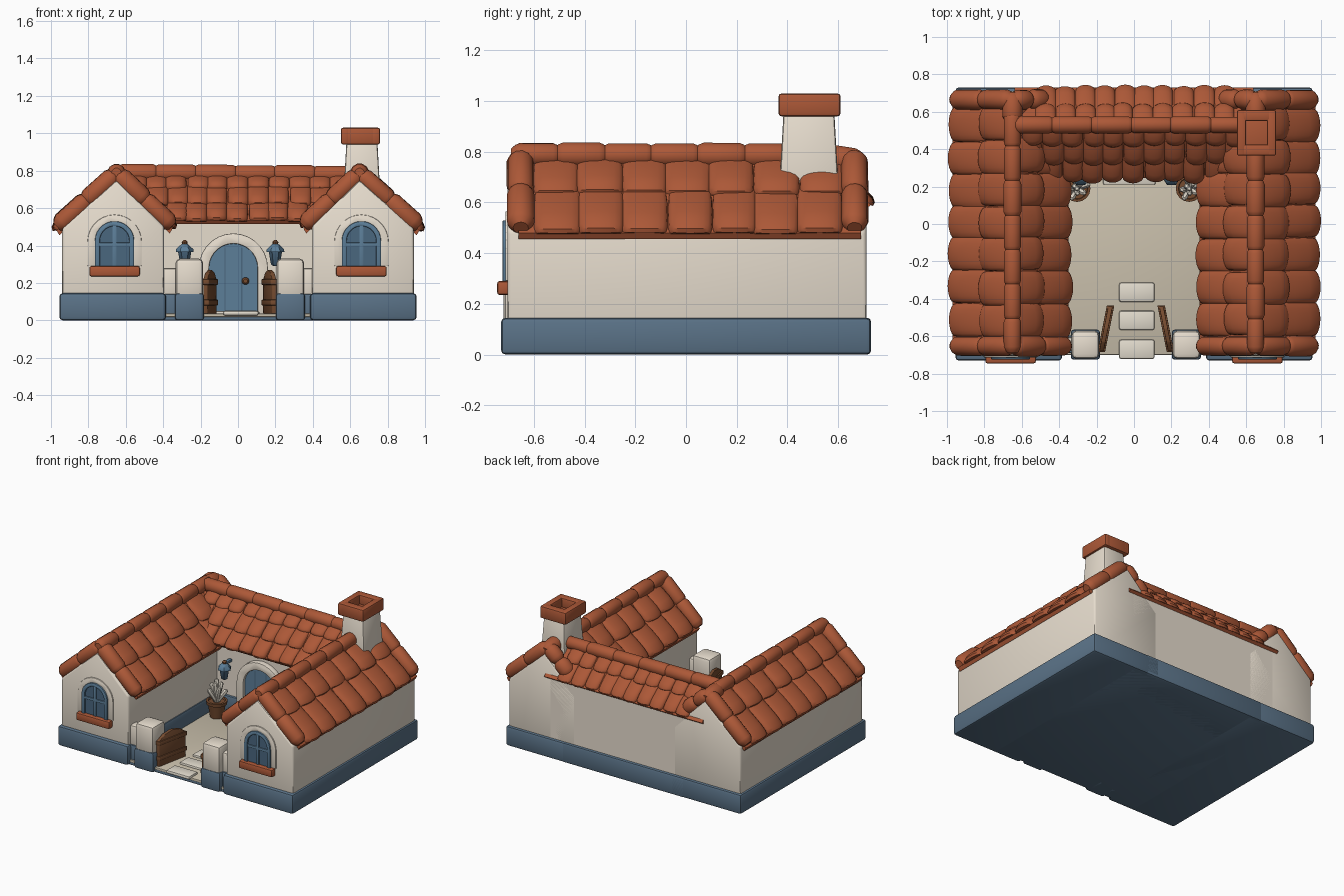
import bpy, bmesh, math, random
from mathutils import Vector as V

if "Cube" in bpy.data.objects:
    bpy.data.objects.remove(bpy.data.objects["Cube"])

random.seed(4)

def mat(name, *rgb):
    m = bpy.data.materials.new(name)
    lin = [((c / 255 + .055) / 1.055) ** 2.4 for c in rgb]
    m.diffuse_color = (*lin, 1)
    m.use_nodes = True
    m.node_tree.nodes["Principled BSDF"].inputs["Base Color"].default_value = m.diffuse_color
    return m

ROOF = mat("terracotta", 172, 88, 55)
WALL = mat("cream plaster", 231, 221, 206)
BLUE = mat("base blue", 90, 114, 135)
DOOR = mat("door blue", 92, 126, 152)
PANE = mat("pane blue", 74, 103, 127)
WOOD = mat("brown wood", 118, 76, 48)
FLOOR = mat("courtyard tan", 203, 193, 173)
STONE = mat("pale stone", 226, 219, 205)

def finish(name, bm, m, bevel=0):
    bmesh.ops.recalc_face_normals(bm, faces=bm.faces[:])
    if bevel:
        bmesh.ops.bevel(bm, geom=bm.edges[:], offset=bevel, segments=2,
                        profile=.5, affect='EDGES', clamp_overlap=True)
    me = bpy.data.meshes.new(name)
    bm.to_mesh(me)
    bm.free()
    for p in me.polygons:
        p.use_smooth = True
    me.set_sharp_from_angle(angle=math.radians(40))
    me.materials.append(m)
    ob = bpy.data.objects.new(name, me)
    bpy.context.collection.objects.link(ob)
    return ob

def skin(bm, rings):
    vs = [[bm.verts.new(p) for p in r] for r in rings]
    n = len(vs[0])
    for a, b in zip(vs, vs[1:]):
        for i in range(n):
            bm.faces.new((a[i], a[(i + 1) % n], b[(i + 1) % n], b[i]))
    bm.faces.new(vs[0])
    bm.faces.new(vs[-1])

def prism(name, pts, axis, a, b, m, bevel=0, shear=None):
    bm = bmesh.new()
    f = (lambda p, c: V((p[0], c, p[1]))) if axis == 'y' else (lambda p, c: V((c, p[0], p[1])))
    skin(bm, [[f(p, c) for p in pts] for c in (a, b)])
    if shear:
        for v in bm.verts:
            v.co.x += shear * (v.co.y + .56)
    return finish(name, bm, m, bevel)

def box(name, x, y, z, m, bevel=.01, taper=0):
    bm = bmesh.new()
    x, y = sorted(x), sorted(y)
    skin(bm, [[V((x[0] + t, y[0] + t, c)), V((x[1] - t, y[0] + t, c)),
               V((x[1] - t, y[1] - t, c)), V((x[0] + t, y[1] - t, c))]
              for c, t in ((z[0], 0), (z[1], taper))])
    return finish(name, bm, m, bevel)

def lathe(name, x, y, prof, m, n=16):
    bm = bmesh.new()
    skin(bm, [[V((x + r * math.cos(2 * math.pi * i / n), y + r * math.sin(2 * math.pi * i / n), z))
               for i in range(n)] for r, z in prof])
    return finish(name, bm, m)

def arch(cx, w, z0, top):
    r = w / 2
    return [(cx - r, z0)] + [(cx - r * math.cos(math.pi * i / 14), top - r + r * math.sin(math.pi * i / 14))
                             for i in range(15)] + [(cx + r, z0)]

def arch_ring(name, cx, w, z0, top, t, y0, y1, m):
    pts = arch(cx, w, z0, top) + arch(cx, w - 2 * t, z0, top - t)[::-1]
    return prism(name, pts, 'y', y0, y1, m, .005)

def roll(bm, p0, p1, r, n=12):
    d = p1 - p0
    e = min(.3, .35 * r / d.length)
    u = d.orthogonal().normalized()
    w = d.normalized().cross(u)
    skin(bm, [[p0 + d * t + (u * math.cos(2 * math.pi * i / n) + w * math.sin(2 * math.pi * i / n)) * r * k
               for i in range(n)]
              for t, k in ((0, .55), (e, .85), (2 * e, 1), (1 - 2 * e, 1), (1 - e, .85), (1, .55))])

def rolls(bm, p0, p1, r, n):
    for k in range(n):
        roll(bm, p0.lerp(p1, max(0, k - .08) / n), p0.lerp(p1, min(n, k + 1.08) / n), r * random.uniform(.94, 1.04))

def tile(bm, o, across, down, w, l, h):
    n = across.cross(down).normalized()
    n = -n if n.z < 0 else n
    rings = []
    for t, hh, ww in ((0, .4, .92), (.3, .75, .98), (.65, 1, 1), (.88, .97, .98), (.97, .75, .93), (1, .35, .86)):
        rings.append([])
        for i in range(11):
            a = math.pi * i / 10
            s = -math.cos(a)
            rings[-1].append(o + across * (s * w / 2 * ww) + down * (l * t - .015 * s * s * t)
                             + n * (h * hh * max(0, math.sin(a)) ** .7 - .012))
    skin(bm, rings)

def slope(name, ridge, eave, across, a0, a1, n, rows, h=.045):
    bm = bmesh.new()
    L = (eave - ridge).length
    down = (eave - ridge) / L
    pitch = (a1 - a0) / n
    for r in range(rows):
        for k in range(n):
            start = r * L / rows - (.04 if r else 0)
            o = ridge + across * (a0 + (k + .5) * pitch + random.uniform(-.008, .008)) + down * start
            end = (r + 1) * L / rows + random.uniform(-.006, .006)
            tile(bm, o, across, down, pitch * random.uniform(1.02, 1.1), end - start, h * random.uniform(.9, 1.1))
    return finish(name, bm, ROOF)

X, Y = V((1, 0, 0)), V((0, 1, 0))

# courtyard ground
box("ground_plate", (-.6, .6), (-.70, .7), (0, .02), BLUE, .004)
box("courtyard_floor", (-.42, .42), (-.70, .34), (.018, .036), FLOOR, .004)

# two wings, mirrored
for s, side in ((-1, "left"), (1, "right")):
    box(side + "_wing_base", (s * .385, s * .955), (-.73, .73), (0, .145), BLUE, .018)
    prism(side + "_wing_wall", [(s * .395, .03), (s * .395, .5), (s * .65, .75), (s * .94, .49), (s * .94, .03)],
          'y', -.705, .712, WALL, .015)
    prism(side + "_wing_roof_deck", [(s * .65, .78), (s * .97, .48), (s * .955, .455), (s * .65, .735),
                                     (s * .365, .465), (s * .35, .49)], 'y', -.66, .69, ROOF)
    slope(side + "_outer_tiles", V((s * .66, 0, .775)), V((s * .985, 0, .478)), Y, -.6, .62, 7, 2)
    slope(side + "_inner_tiles", V((s * .64, 0, .775)), V((s * .34, 0, .49)), Y, -.6, .45, 6, 2)
    bm = bmesh.new()
    rolls(bm, V((s * .65, -.69, .788)), V((s * .65, .6, .785)), .05, 7)
    roll(bm, V((s * .65, .54, .78)), V((s * .65, .70, .755)), .055)
    finish(side + "_ridge", bm, ROOF)
    bm = bmesh.new()
    for y, xi, zi in ((-.652, .35, .505), (.665, .47, .62)):
        rolls(bm, V((s * .65, y, .785)), V((s * .968, y, .5)), .054, 2)
        rolls(bm, V((s * .65, y, .785)), V((s * xi, y, zi)), .054, 2)
    finish(side + "_gable_rolls", bm, ROOF)
    # arched window
    c = s * .66
    arch_ring(side + "_window_surround", c, .29, .29, .565, .045, -.713, -.69, WALL)
    prism(side + "_window_panes", arch(c, .2, .28, .525), 'y', -.712, -.69, PANE)
    arch_ring(side + "_window_frame", c, .21, .28, .53, .026, -.724, -.69, DOOR)
    box(side + "_window_mullion", (c - .011, c + .011), (-.72, -.69), (.28, .515), DOOR, .003)
    box(side + "_window_bar", (c - .09, c + .09), (-.72, -.69), (.395, .415), DOOR, .003)
    box(side + "_window_sill", (c - .135, c + .135), (-.745, -.69), (.235, .29), ROOF, .01)

# back building
box("back_base", (-.5, .5), (.305, .73), (0, .145), BLUE, .015)
prism("back_wall", [(.32, .03), (.32, .56), (.53, .75), (.712, .585), (.712, .03)], 'x', -.6, .6, WALL)
prism("back_roof_deck", [(.53, .785), (.245, .535), (.26, .515), (.53, .745), (.71, .575), (.73, .59)],
      'x', -.64, .64, ROOF)
slope("courtyard_side_tiles", V((0, .52, .78)), V((0, .228, .53)), X, -.6, .6, 11, 3, .04)
slope("back_side_tiles", V((0, .54, .78)), V((0, .735, .59)), X, -.53, .53, 10, 2, .035)
bm = bmesh.new()
rolls(bm, V((-.65, .53, .79)), V((.62, .53, .782)), .047, 6)
finish("back_ridge", bm, ROOF)

# chimney with hollow cap
box("chimney_stack", (.56, .765), (.365, .605), (.6, .96), WALL, .012, .02)
for x, y in (((.55, .6), (.365, .61)), ((.71, .76), (.365, .61)),
             ((.56, .75), (.365, .425)), ((.56, .75), (.55, .61))):
    box("chimney_cap_side", x, y, (.94, 1.03), ROOF, .012)
box("chimney_flue_bottom", (.58, .73), (.4, .58), (.945, .965), ROOF, .003)

# front door
d = -.025
arch_ring("door_surround", d, .37, .03, .465, .055, .28, .33, WALL)
prism("door", arch(d, .27, .03, .42), 'y', .3, .33, DOOR)
for k in (-.045, .045):
    box("door_groove", (d + k - .003, d + k + .003), (.297, .31), (.04, .39), PANE, 0)
bm = bmesh.new()
roll(bm, V((.04, .305, .21)), V((.04, .265, .21)), .02)
finish("door_knob", bm, WOOD)
box("door_step", (d - .14, d + .14), (.21, .3), (.03, .05), STONE, .008)

# wall lanterns
for x in (-.285, .2):
    box("lantern_bracket", (x - .012, x + .012), (.25, .325), (.395, .415), DOOR, .004)
    lathe("lantern_body", x, .25, [(.012, .29), (.024, .3), (.036, .37)], PANE, 6)
    lathe("lantern_cap", x, .25, [(.048, .365), (.046, .38), (.02, .405), (.01, .412)], DOOR, 6)
    lathe("lantern_finial", x, .25, [(.014, .405), (.016, .418), (.006, .43)], WOOD, 8)

# potted plants
for x in (-.305, .295):
    lathe("plant_pot", x, .19, [(.045, .034), (.06, .13), (.07, .132), (.072, .155), (.058, .157), (.055, .145)], WOOD)
    bm = bmesh.new()
    for k in range(9):
        a = k * 2.4
        out = .012 + .007 * k if k else 0
        p = V((x, .19, .14))
        q = p + V((math.cos(a) * out, math.sin(a) * out, .17 - .009 * k))
        roll(bm, p, q, .016, 6)
    finish("plant_leaves", bm, STONE)

# gate posts, short walls and open gates
for s, side in ((-1, "left"), (1, "right")):
    c = .01 + s * .27
    box(side + "_post_base", (c - .078, c + .078), (-.725, -.565), (0, .145), BLUE, .015)
    box(side + "_post", (c - .074, c + .074), (-.72, -.57), (.12, .33), WALL, .025)
    box(side + "_short_wall_base", (c + s * .05, s * .42), (-.69, -.595), (0, .142), BLUE, .01)
    box(side + "_short_wall", (c + s * .05, s * .42), (-.68, -.605), (.12, .28), WALL, .015)
    g = .01 + s * .16
    prism(side + "_gate", [(-.68, .035), (-.68, .22), (-.63, .255), (-.56, .27), (-.49, .255), (-.44, .22),
                           (-.44, .035)], 'x', g - .012, g + .012, WOOD, .004, -s * .2)
    for z in (.08, .19):
        prism(side + "_gate_brace", [(-.685, z), (-.685, z + .03), (-.435, z + .03), (-.435, z)],
              'x', g - .02, g + .02, WOOD, .004, -s * .2)

# stepping stones
for y in (-.365, -.515, -.67):
    box("stepping_stone", (-.08, .11), (y - .052, y + .052), (.025, .052), STONE, .012)
